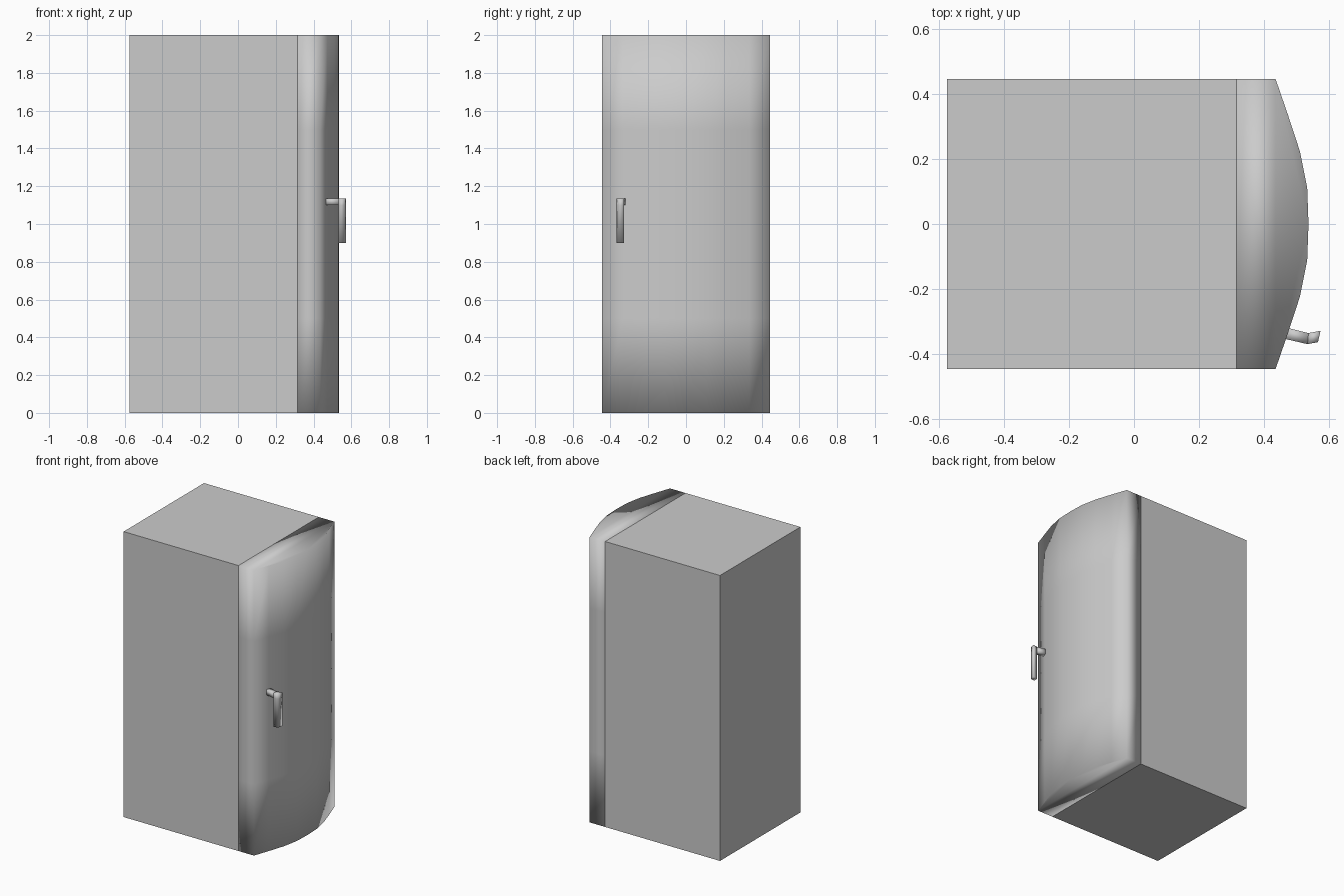
import bpy, bmesh

if "Cube" in bpy.data.objects:
    bpy.data.objects.remove(bpy.data.objects["Cube"])


def prism(name, plan, levels, smooth=False):
    """Extrude a plan outline (x, y) up through the given z levels."""
    bm = bmesh.new()
    rings = [[bm.verts.new((x, y, z)) for x, y in plan] for z in levels]
    n = len(plan)
    for low, high in zip(rings, rings[1:]):
        for i in range(n):
            j = (i + 1) % n
            bm.faces.new((low[i], low[j], high[j], high[i]))
    bm.faces.new(rings[0][::-1])
    bm.faces.new(rings[-1])
    bmesh.ops.recalc_face_normals(bm, faces=bm.faces[:])
    for f in bm.faces:
        f.smooth = smooth
    mesh = bpy.data.meshes.new(name)
    bm.to_mesh(mesh)
    bm.free()
    obj = bpy.data.objects.new(name, mesh)
    bpy.context.collection.objects.link(obj)
    return obj


W = 0.445      # half width of cabinet and door
SEAM = 0.315   # where the door meets the cabinet

# Cabinet: plain flat-sided box
prism("cabinet", [(-0.575, -W), (SEAM, -W), (SEAM, W), (-0.575, W)], [0, 2])

# Door: bowed outline, mirrored across y = 0, softly shaded all over
half = [(SEAM, W), (0.435, W), (0.473, 0.335), (0.51, 0.222), (0.532, 0.111)]
outline = [(x, -y) for x, y in half] + [(0.536, 0)] + half[::-1]
prism("door", outline, [0, 0.5, 1, 1.5, 2], smooth=True)

# Handle: short stem out of the door, then a hanging grip
grip_plan = [(0.533, -0.369), (0.565, -0.363), (0.573, -0.328), (0.536, -0.335)]
stem_plan = [(0.46, -0.352), grip_plan[0], grip_plan[3], (0.46, -0.316)]
prism("handle_stem", stem_plan, [1.1, 1.136], smooth=True)
prism("handle_grip", grip_plan, [0.9, 1.1, 1.136], smooth=True)
